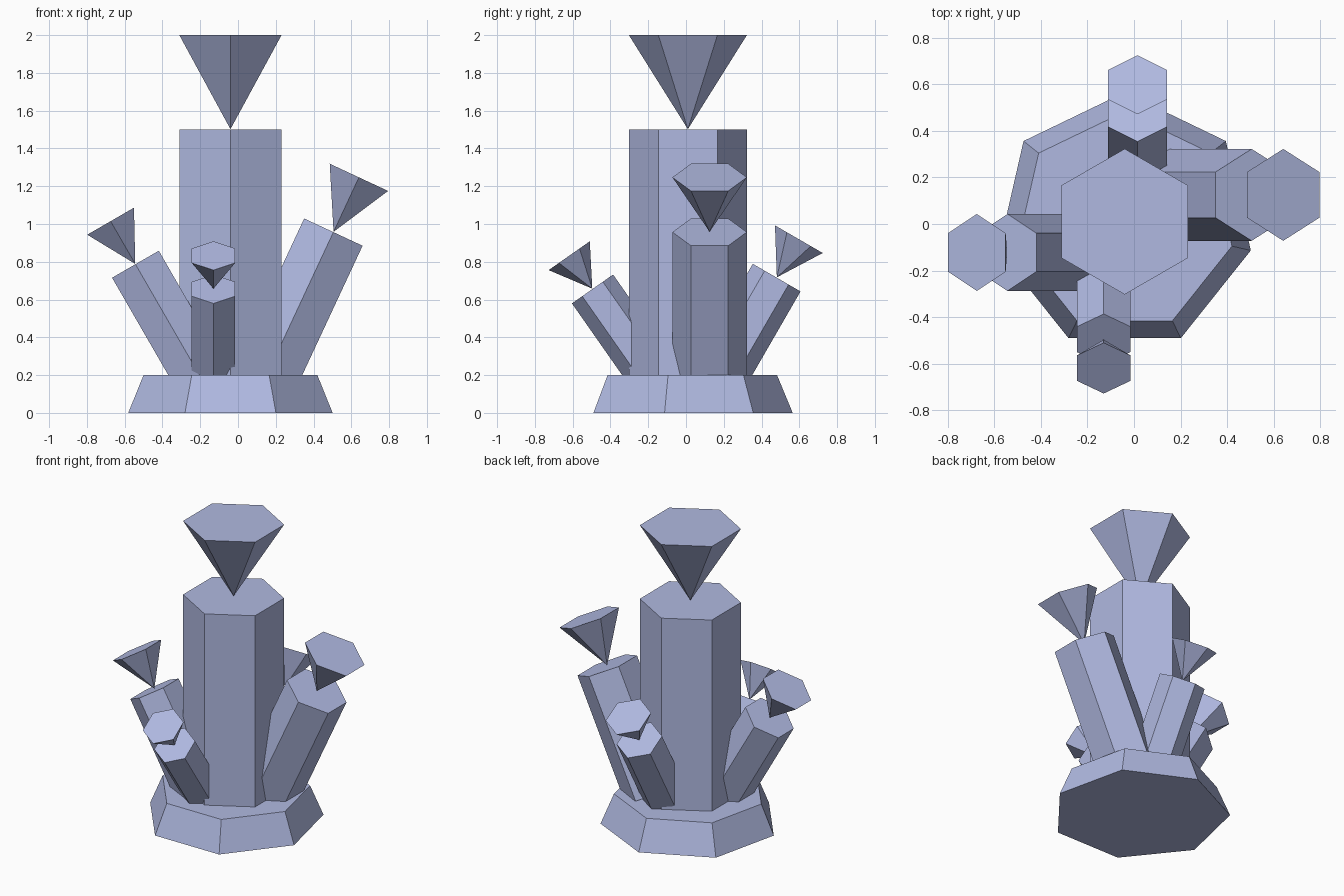
import bpy, bmesh, math
from mathutils import Matrix, Vector

if "Cube" in bpy.data.objects:
    bpy.data.objects.remove(bpy.data.objects["Cube"])

mat = bpy.data.materials.new("pale crystal blue")
mat.diffuse_color = (0.434, 0.485, 0.753, 1)
mat.use_nodes = True
mat.node_tree.nodes["Principled BSDF"].inputs["Base Color"].default_value = mat.diffuse_color


def frustum(name, sides, r_low, r_high, z0, z1, matrix):
    """Flat-shaded prism, frustum or cone whose first corner points to +y."""
    bm = bmesh.new()
    rings = []
    for r, z in ((r_low, z0), (r_high, z1)):
        n = sides if r > 0 else 1
        rings.append([bm.verts.new((r * math.sin(2 * math.pi * i / sides),
                                    r * math.cos(2 * math.pi * i / sides), z))
                      for i in range(n)])
    low, high = rings
    for i in range(sides):
        j = (i + 1) % sides
        if len(low) == 1:
            bm.faces.new((low[0], high[j], high[i]))
        else:
            bm.faces.new((low[i], low[j], high[j], high[i]))
    for ring in rings:
        if len(ring) > 1:
            bm.faces.new(ring)
    bmesh.ops.recalc_face_normals(bm, faces=bm.faces)
    mesh = bpy.data.meshes.new(name)
    bm.to_mesh(mesh)
    bm.free()
    mesh.materials.append(mat)
    obj = bpy.data.objects.new(name, mesh)
    obj.matrix_world = matrix
    bpy.context.collection.objects.link(obj)


# Seven-sided rock base
frustum("rock_base", 7, 0.555, 0.472, 0, 0.2, Matrix.Translation((-0.04, 0.01, 0)))

# Crystals: name, top centre, radius, shaft length, tip length, tilt axis, tilt
crystals = [
    ("main", (-0.04, 0.01, 1.50), 0.3125, 1.30, 0.50, "X", 0),
    ("right", (0.505, 0.125, 0.957), 0.197, 0.832, 0.32, "Y", 25),
    ("left", (-0.543, -0.122, 0.787), 0.165, 0.68, 0.263, "Y", -30),
    ("front", (-0.13, -0.495, 0.656), 0.133, 0.56, 0.215, "X", 35),
    ("back", (0.015, 0.48, 0.716), 0.146, 0.60, 0.235, "X", -30),
]
for name, top, r, length, tip, axis, tilt in crystals:
    m = Matrix.Translation(Vector(top)) @ Matrix.Rotation(math.radians(tilt), 4, axis)
    frustum(name + "_crystal_shaft", 6, r, r, -length, 0, m)
    # Tip is an upside-down cone balanced on its point
    frustum(name + "_crystal_tip", 6, 0, r, 0.002, tip, m)
